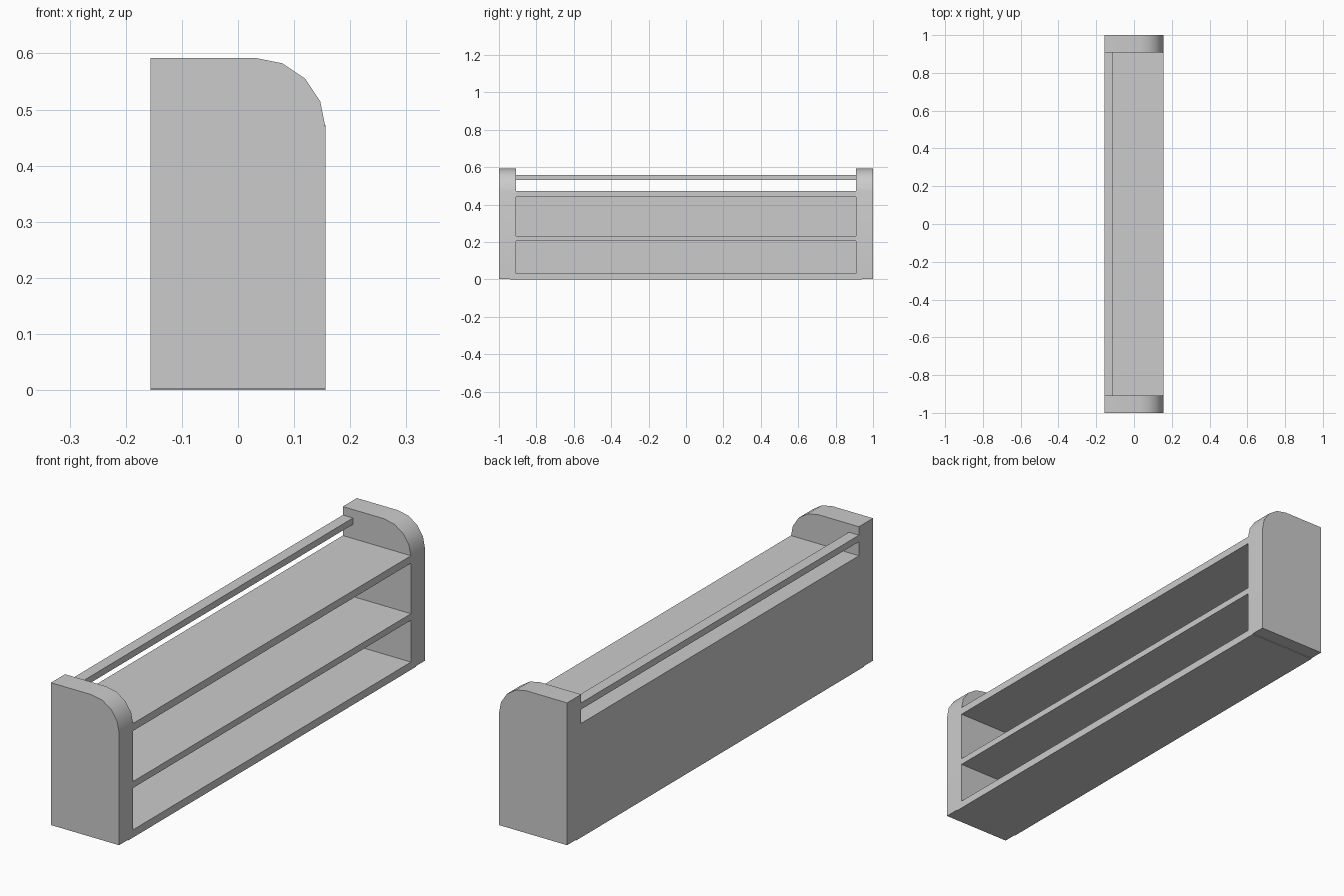
import bpy, bmesh, math

if "Cube" in bpy.data.objects:
    bpy.data.objects.remove(bpy.data.objects["Cube"])

D = 0.156       # half depth
INNER = 0.908   # inner face of the end panels


def finish(name, bm):
    bmesh.ops.recalc_face_normals(bm, faces=bm.faces)
    me = bpy.data.meshes.new(name)
    bm.to_mesh(me)
    bm.free()
    ob = bpy.data.objects.new(name, me)
    bpy.context.collection.objects.link(ob)
    return ob


def box(name, x0, x1, half_y, z0, z1):
    bm = bmesh.new()
    bmesh.ops.create_cube(bm, size=1)
    for v in bm.verts:
        v.co.x = x1 if v.co.x > 0 else x0
        v.co.y = half_y if v.co.y > 0 else -half_y
        v.co.z = z1 if v.co.z > 0 else z0
    return finish(name, bm)


def end_panel(name, y0, y1):
    # profile with a rounded upper corner, four segments
    r, top = 0.125, 0.592
    pts = [(-D, 0.003), (D, 0.003)]
    for i in range(5):
        a = math.radians(22.5 * i)
        pts.append((D - r + r * math.cos(a), top - r + r * math.sin(a)))
    pts.append((-D, top))
    bm = bmesh.new()
    face = bm.faces.new([bm.verts.new((x, y0, z)) for x, z in pts])
    ext = bmesh.ops.extrude_face_region(bm, geom=[face])
    for g in ext["geom"]:
        if isinstance(g, bmesh.types.BMVert):
            g.co.y = y1
    ob = finish(name, bm)
    bpy.ops.object.select_all(action='DESELECT')
    ob.select_set(True)
    bpy.context.view_layer.objects.active = ob
    bpy.ops.object.shade_smooth_by_angle(angle=math.radians(30))


# end panels
end_panel("front_end_panel", -1.0, -INNER)
end_panel("rear_end_panel", INNER, 1.0)

# shelves
box("bottom_shelf", -D, D, 0.94, 0.0, 0.032)
box("middle_shelf", -D + 0.02, D, INNER, 0.205, 0.232)
box("top_shelf", -D, D, INNER, 0.441, 0.472)

# back board between bottom and top shelf
box("back_board", -D, -D + 0.02, INNER, 0.032, 0.441)

# guard rail above the top shelf
box("guard_rail", -D, -0.11, INNER, 0.53, 0.557)
